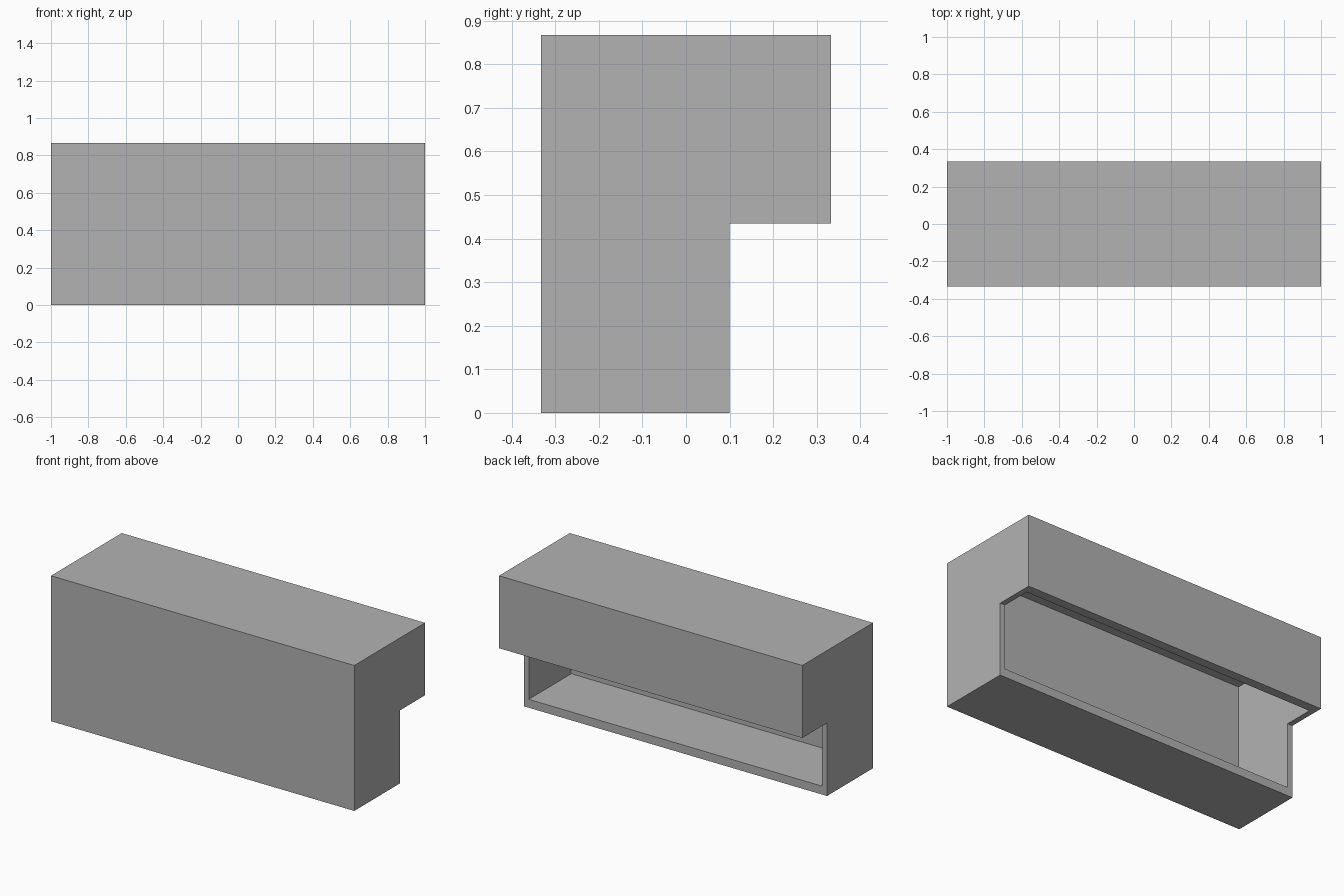
import bpy, bmesh

cube = bpy.data.objects.get("Cube")
if cube:
    bpy.data.objects.remove(cube, do_unlink=True)

grey = bpy.data.materials.new("plain_grey")
grey.use_nodes = True
colour = (0.448, 0.448, 0.448, 1)
grey.diffuse_color = colour
grey.node_tree.nodes["Principled BSDF"].inputs["Base Color"].default_value = colour


def extrude_profile(name, profile, half_width):
    """Extrude a closed (y, z) profile along x, centred on x = 0."""
    bm = bmesh.new()
    face = bm.faces.new([bm.verts.new((-half_width, y, z)) for y, z in profile])
    side = bmesh.ops.extrude_face_region(bm, geom=[face])["geom"]
    moved = [g for g in side if isinstance(g, bmesh.types.BMVert)]
    bmesh.ops.translate(bm, verts=moved, vec=(2 * half_width, 0, 0))
    bmesh.ops.recalc_face_normals(bm, faces=bm.faces)
    mesh = bpy.data.meshes.new(name)
    bm.to_mesh(mesh)
    bm.free()
    mesh.materials.append(grey)
    obj = bpy.data.objects.new(name, mesh)
    bpy.context.collection.objects.link(obj)
    return obj


front, back, step_y = -0.333, 0.333, 0.1
top, step_z = 0.867, 0.435
wall, floor, lip = 0.033, 0.05, 0.055

# Stepped outer housing
housing = extrude_profile("stepped_housing", [
    (front, 0), (step_y, 0), (step_y, step_z),
    (back, step_z), (back, top), (front, top)], 1)

# Cavity, open through the step at the lower back and under the overhang
cavity = extrude_profile("cavity_cutter", [
    (front + wall, floor), (step_y + 0.1, floor), (step_y + 0.1, step_z - 0.1),
    (back - lip, step_z - 0.1), (back - lip, top - wall),
    (front + wall, top - wall)], 1 - wall)
cavity.hide_render = True

cut = housing.modifiers.new("hollow", "BOOLEAN")
cut.operation = "DIFFERENCE"
cut.solver = "EXACT"
cut.object = cavity
bpy.context.view_layer.objects.active = housing
bpy.ops.object.modifier_apply(modifier=cut.name)
bpy.data.objects.remove(cavity, do_unlink=True)
